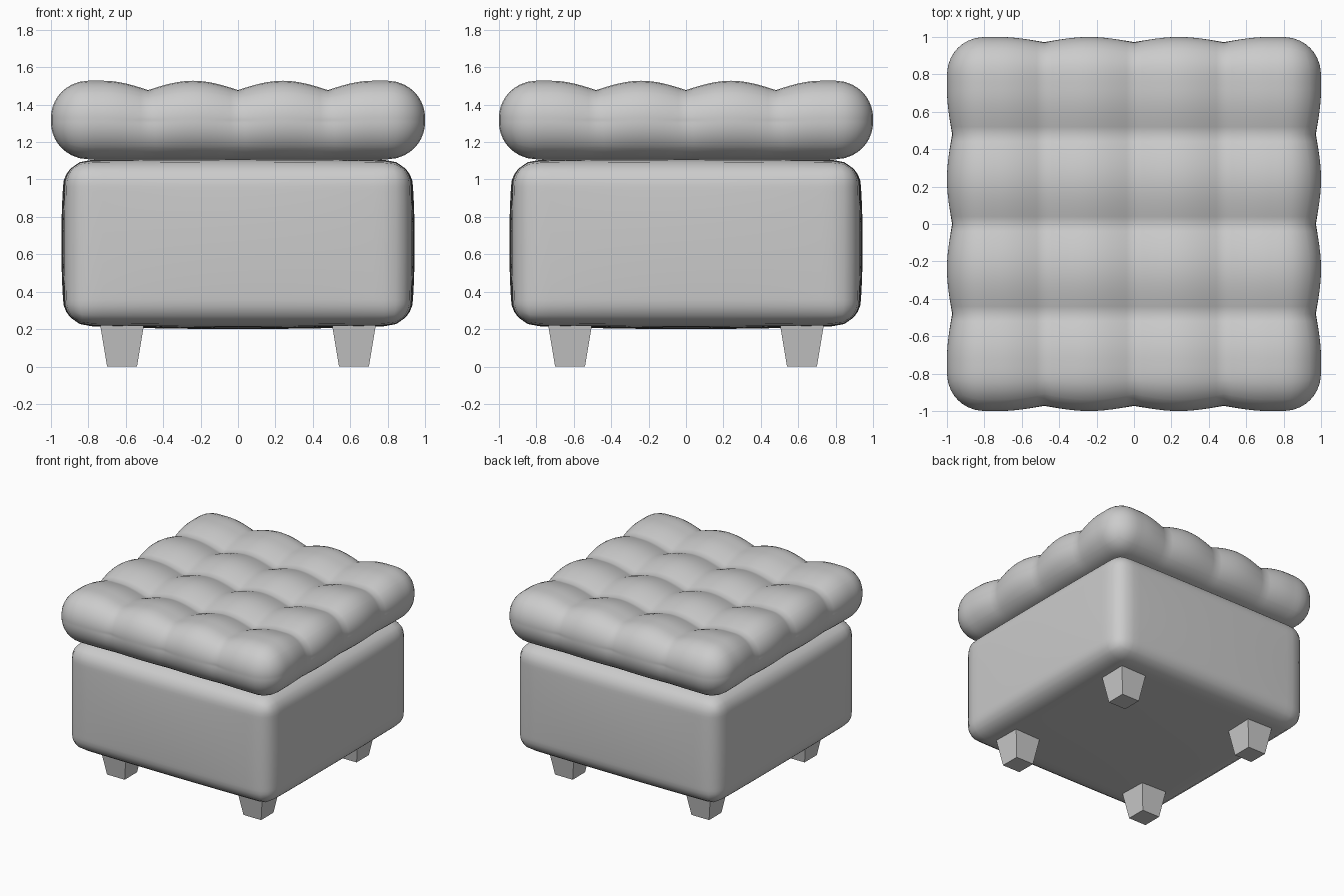
import bpy, bmesh, math
from mathutils import Vector

if "Cube" in bpy.data.objects:
    bpy.data.objects.remove(bpy.data.objects["Cube"])


def finish(name, bm, smooth=True):
    bmesh.ops.recalc_face_normals(bm, faces=bm.faces)
    mesh = bpy.data.meshes.new(name)
    bm.to_mesh(mesh)
    bm.free()
    ob = bpy.data.objects.new(name, mesh)
    bpy.context.collection.objects.link(ob)
    for p in mesh.polygons:
        p.use_smooth = smooth
    return ob


def soft_box(name, grid, core, radius, centre_z, puff, cuts):
    """Subdivided box rounded around a core box, then pushed along its normals."""
    bm = bmesh.new()
    bmesh.ops.create_cube(bm, size=2)
    bmesh.ops.subdivide_edges(bm, edges=bm.edges[:], cuts=cuts, use_grid_fill=True)
    for v in bm.verts:
        p = Vector([a * b for a, b in zip(v.co, grid)])
        c = Vector([max(-k, min(k, a)) for a, k in zip(p, core)])
        n = (p - c).normalized()
        q = c + n * radius
        v.co = q + n * puff(q, n) + Vector((0, 0, centre_z))
    return finish(name, bm)


# Tufted cushion: creases every 0.48 units, fading out underneath
def tuft(q, n):
    def crease(t):
        return 0 if abs(t) > 0.72 else 1 - abs(math.sin(math.pi * t / 0.48))
    if n.z >= 0:
        depth = 0.03 + 0.02 * n.z
    else:
        depth = 0.03 * (1 + n.z)
    return -depth * (crease(q.x) * (1 - n.x ** 2) + crease(q.y) * (1 - n.y ** 2))


soft_box("cushion", (0.96, 0.96, 0.17), (0.8, 0.8, 0.01), 0.2, 1.318, tuft, 47)


# Upholstered base with gently bulging faces
def bulge(q, n):
    w = [1 - min(1, abs(a) / h) ** 2 for a, h in zip(q, (0.92, 0.92, 0.435))]
    return 0.022 * (n.x ** 2 * w[1] * w[2] + n.y ** 2 * w[0] * w[2] + n.z ** 2 * w[0] * w[1]) ** 0.7 * 3 ** 0.1


soft_box("base", (0.89, 0.89, 0.405), (0.8, 0.8, 0.315), 0.12, 0.66, bulge, 31)

# Four tapered square feet
for sx, side in ((-1, "left"), (1, "right")):
    for sy, end in ((-1, "front"), (1, "back")):
        bm = bmesh.new()
        bmesh.ops.create_cube(bm, size=2)
        for v in bm.verts:
            half = 0.119 if v.co.z > 0 else 0.08
            z = 0.235 if v.co.z > 0 else 0
            v.co = (sx * 0.62 + v.co.x * half, sy * 0.62 + v.co.y * half, z)
        finish(f"{end}_{side}_foot", bm, smooth=False)
